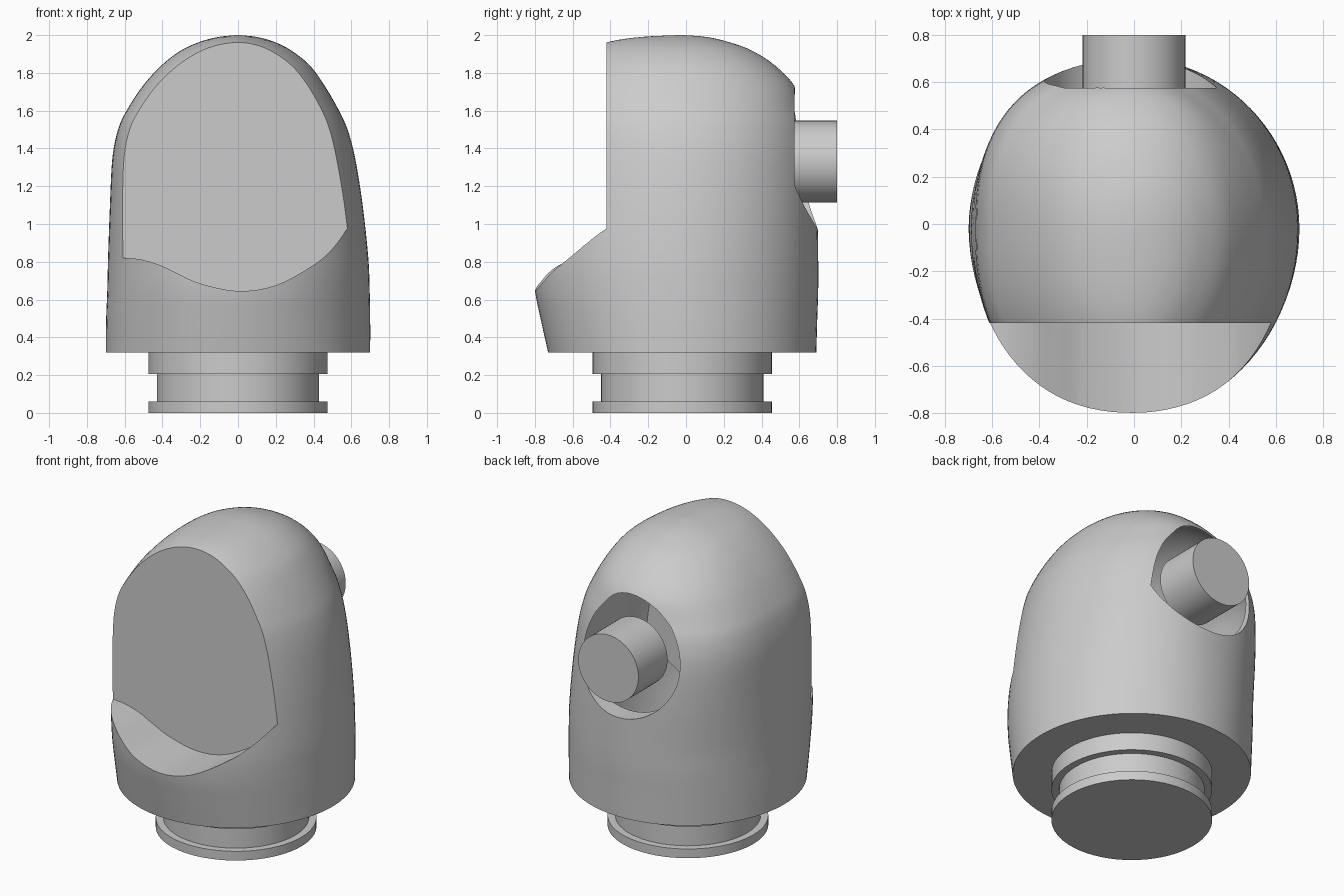
import bpy, bmesh, math
from mathutils import Vector, Matrix

old = bpy.data.objects.get("Cube")
if old:
    bpy.data.objects.remove(old, do_unlink=True)

grey = bpy.data.materials.new("plain grey")
grey.use_nodes = True
grey.diffuse_color = (0.6, 0.6, 0.6, 1)
grey.node_tree.nodes["Principled BSDF"].inputs["Base Color"].default_value = (0.6, 0.6, 0.6, 1)
AXIS_Y = -0.02


def make_object(name, bm):
    bmesh.ops.recalc_face_normals(bm, faces=bm.faces[:])
    mesh = bpy.data.meshes.new(name)
    bm.to_mesh(mesh)
    bm.free()
    mesh.materials.append(grey)
    ob = bpy.data.objects.new(name, mesh)
    bpy.context.collection.objects.link(ob)
    return ob


def activate(ob):
    bpy.ops.object.select_all(action='DESELECT')
    ob.select_set(True)
    bpy.context.view_layer.objects.active = ob


def smooth(ob, angle=30):
    activate(ob)
    bpy.ops.object.shade_smooth_by_angle(angle=math.radians(angle))


def loft(name, rings):
    bm = bmesh.new()
    loops = [[bm.verts.new(p) for p in ring] for ring in rings]
    n = len(loops[0])
    for a, b in zip(loops, loops[1:]):
        for i in range(n):
            j = (i + 1) % n
            bm.faces.new((a[i], a[j], b[j], b[i]))
    bm.faces.new(loops[0][::-1])
    bm.faces.new(loops[-1])
    return make_object(name, bm)


def circle(r, z, n=64):
    return [(r * math.cos(2 * math.pi * i / n),
             AXIS_Y + r * math.sin(2 * math.pi * i / n), z) for i in range(n)]


def rod_y(name, r, y0, y1, z, n=64):
    bm = bmesh.new()
    place = Matrix.Translation((0, (y0 + y1) / 2, z)) @ Matrix.Rotation(math.pi / 2, 4, 'X')
    bmesh.ops.create_cone(bm, cap_ends=True, segments=n, radius1=r, radius2=r,
                          depth=y1 - y0, matrix=place)
    return make_object(name, bm)


def cut(ob, cutter):
    cutter.hide_render = True
    activate(ob)
    mod = ob.modifiers.new("cut", 'BOOLEAN')
    mod.operation = 'DIFFERENCE'
    mod.solver = 'EXACT'
    mod.object = cutter
    bpy.ops.object.modifier_apply(modifier=mod.name)
    bpy.data.objects.remove(cutter, do_unlink=True)


def spline(points, steps):
    """Catmull-Rom through tuples of any length."""
    out = []
    last = len(points) - 1
    for i in range(last):
        p = [Vector(points[max(0, min(last, i + k))]) for k in (-1, 0, 1, 2)]
        for s in range(steps):
            t = s / steps
            out.append(p[1] + 0.5 * t * (p[2] - p[0] + t * (
                2 * p[0] - 5 * p[1] + 4 * p[2] - p[3] + t * (
                    3 * (p[1] - p[2]) + p[3] - p[0]))))
    return out + [Vector(points[-1])]


# Body: height, reach to -x, +x, front and back, squareness of the -x side
sections = [
    (0.32, .70, .70, .71, .71, 2), (0.5, .698, .70, .75, .715, 2.05),
    (0.65, .692, .697, .78, .72, 2.1), (0.82, .688, .69, .79, .72, 2.15),
    (1.1, .678, .66, .77, .715, 2.35), (1.35, .665, .62, .74, .70, 2.5),
    (1.5, .635, .58, .73, .675, 2.5), (1.6, .59, .535, .72, .645, 2.4),
    (1.73, .505, .46, .68, .595, 2.3), (1.84, .405, .38, .60, .49, 2.2),
    (1.92, .30, .28, .50, .365, 2.1), (1.965, .20, .19, .385, .24, 2),
    (1.99, .105, .10, .22, .13, 2), (2.0, .01, .01, .02, .01, 2),
]


def body_ring(sec, n=96):
    z, left, right, front, back, square = sec
    ring = []
    for i in range(n):
        a = 2 * math.pi * i / n
        c, s = math.cos(a), math.sin(a)
        e = 2 / (square if c < 0 else 2)
        x = math.copysign(abs(c) ** e, c) * (left if c < 0 else right)
        y = math.copysign(abs(s) ** e, s) * (front if s < 0 else back)
        ring.append((x, AXIS_Y + y, z))
    return ring


body = loft("body", [body_ring(s) for s in spline(sections, 4)])

# Flat front opening with a curved ledge below it
ledge = [(-0.6, .82), (-.52, .813), (-.42, .785), (-.32, .738), (-.2, .685),
         (0, .645), (.2, .675), (.4, .783), (.5, .87), (.575, .97)]
profile = [(-1, .82)] + [tuple(p) for p in spline(ledge, 4)] + [(1, 1.5), (1, 2.5), (-1, 2.5)]
cut(body, loft("opening_cutter", [[(x, y, z) for x, z in profile] for y in (-1.5, -0.42)]))

# Round pocket at the back
cut(body, rod_y("pocket_cutter", 0.38, 0.575, 1.5, 1.35))
smooth(body)

# Peg in the pocket
smooth(rod_y("back_peg", 0.217, 0.5, 0.8, 1.33))

# Grooved neck under the body
neck = [(.475, 0), (.475, .06), (.43, .06), (.43, .205), (.475, .205), (.475, .33)]
smooth(loft("neck", [circle(r, z) for r, z in neck]))
